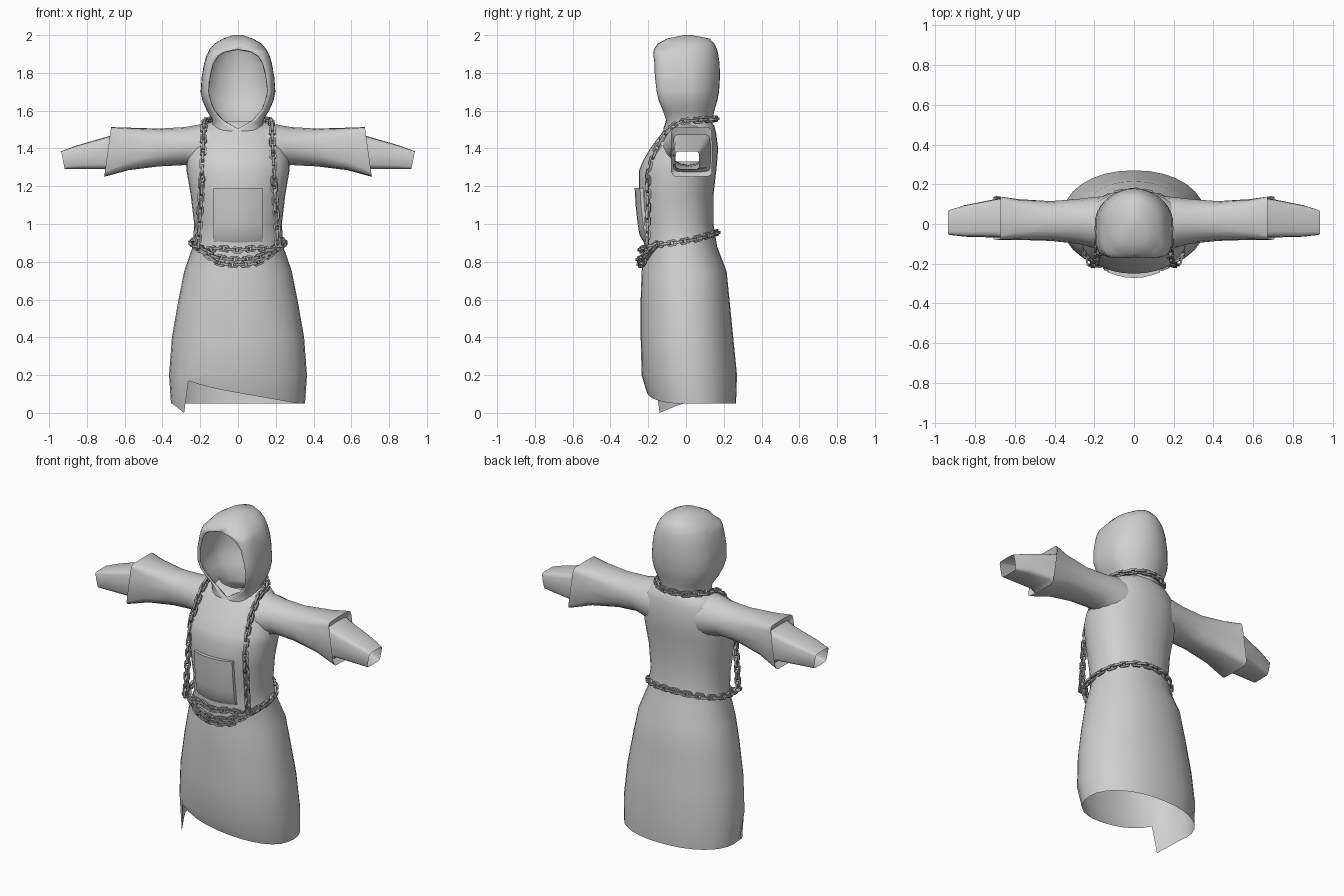
import bpy, bmesh, math
from mathutils import Vector, Matrix

if "Cube" in bpy.data.objects:
    bpy.data.objects.remove(bpy.data.objects["Cube"])


def material(name, v):
    m = bpy.data.materials.new(name)
    m.use_nodes = True
    m.diffuse_color = (v, v, v, 1)
    m.node_tree.nodes["Principled BSDF"].inputs["Base Color"].default_value = (v, v, v, 1)
    return m


cloth = material("grey cloth", 0.63)
metal = material("grey metal", 0.4)


def finish(name, bm, mat, angle=45):
    bmesh.ops.remove_doubles(bm, verts=bm.verts, dist=0.0005)
    bmesh.ops.recalc_face_normals(bm, faces=bm.faces)
    me = bpy.data.meshes.new(name)
    bm.to_mesh(me)
    bm.free()
    me.materials.append(mat)
    ob = bpy.data.objects.new(name, me)
    bpy.context.collection.objects.link(ob)
    bpy.ops.object.select_all(action="DESELECT")
    ob.select_set(True)
    bpy.context.view_layer.objects.active = ob
    bpy.ops.object.shade_smooth_by_angle(angle=math.radians(angle))
    return ob


def rounded(t, p):
    """Superellipse point: t = 0 points down (0, -1), going to +first axis."""
    s, c = math.sin(t), -math.cos(t)
    e = 2 / p
    return math.copysign(abs(s) ** e, s), math.copysign(abs(c) ** e, c)


def loft(rings, closed=True):
    bm = bmesh.new()
    rows = [[bm.verts.new(p) for p in r] for r in rings]
    for a, b in zip(rows, rows[1:]):
        n = len(a)
        for i in range(n if closed else n - 1):
            j = (i + 1) % n
            bm.faces.new((a[i], a[j], b[j], b[i]))
    return bm


# Robe body: rings of height, half width, front y, back y
N = 32


def body_ring(z, rx, yf, yb):
    pts = []
    for k in range(N):
        u, v = rounded(2 * math.pi * k / N, 2.15)
        pts.append(Vector((u * rx, (yf + yb) / 2 + v * (yb - yf) / 2, z)))
    return pts


hem = body_ring(0.05, 0.355, -0.19, 0.265)
knee = body_ring(0.2, 0.365, -0.235, 0.27)
# Uneven hem: raised front slit sloping down, torn point beside it
for k in range(N):
    j = (k + 4) % N
    z = 0.05
    if j <= 10:
        z += 0.12 * (1 - j / 10) ** 1.5
    hem[k] = hem[k].lerp(knee[k], (z - 0.05) / 0.15)
hem[27] = Vector((-0.285, -0.14, 0))
hem[26].z = 0.035

profile = [(0.4, .35, -.24, .25), (0.6, .315, -.24, .23), (0.75, .285, -.235, .215),
           (0.88, .24, -.22, .165), (1.0, .232, -.235, .145), (1.15, .25, -.25, .145),
           (1.28, .272, -.25, .16), (1.33, .272, -.23, .165), (1.4, .26, -.19, .17),
           (1.48, .235, -.13, .16), (1.52, .19, -.1, .15), (1.545, .13, -.06, .13)]
bm = loft([hem, knee] + [body_ring(*r) for r in profile])
# Arm openings
gone = []
for f in bm.faces:
    c = f.calc_center_median()
    if abs(c.x) > 0.19 and 1.33 < c.z < 1.47 and -0.07 < c.y < 0.08:
        gone.append(f)
bmesh.ops.delete(bm, geom=gone, context="FACES")
finish("robe_body", bm, cloth, 60)

# Sleeves: x, bottom z, top z, front y, back y, squareness, end slant
sleeve = [(.14, 1.26, 1.536, -.135, .14, 2, 0), (.21, 1.29, 1.526, -.118, .135, 2, 0),
          (.28, 1.312, 1.513, -.1, .126, 2, 0), (.42, 1.305, 1.505, -.085, .115, 2.4, 0),
          (.58, 1.285, 1.51, -.08, .125, 4, 0), (.69, 1.25, 1.513, -.08, .14, 9, -.14),
          (.665, 1.275, 1.475, -.068, .13, 7, -.1), (.7, 1.29, 1.46, -.068, .125, 5, 0),
          (.85, 1.29, 1.415, -.064, .095, 5, .1), (.927, 1.29, 1.385, -.055, .07, 7, .2)]


def sleeve_ring(side, x, z0, z1, y0, y1, p, slant):
    pts = []
    for k in range(16):
        u, v = rounded(2 * math.pi * k / 16, p)
        dz = v * (z1 - z0) / 2
        pts.append((side * (x + slant * dz), (y0 + y1) / 2 + u * (y1 - y0) / 2, (z0 + z1) / 2 + dz))
    return pts


for side, label in ((1, "left"), (-1, "right")):
    finish(label + "_sleeve", loft([sleeve_ring(side, *r) for r in sleeve]), cloth)

# Hood: height, half width, front y, back y, half width of the face opening
hood = [(1.46, .15, -.12, .14, 0), (1.505, .14, -.12, .14, 0), (1.55, .135, -.108, .14, .08),
        (1.6, .165, -.135, .15, .13), (1.65, .187, -.16, .165, .15), (1.7, .198, -.174, .175, .162),
        (1.78, .192, -.182, .18, .153), (1.85, .18, -.179, .178, .135), (1.89, .168, -.178, .172, .108),
        (1.915, .156, -.173, .167, .07), (1.928, .148, -.168, .163, 0), (1.955, .125, -.15, .15, 0),
        (1.982, .078, -.1, .125, 0), (2.0, .025, -.01, .03, 0)]


def hood_ring(z, rx, yf, yb, w):
    flat = 4.5 if w else 2.8
    start = math.asin((w / rx) ** (flat / 2))
    pts = []
    for k in range(29):
        t = start + (2 * math.pi - 2 * start) * k / 28
        u, v = rounded(t, flat if math.cos(t) > 0 else 2)
        pts.append((u * rx, (yf + yb) / 2 + v * (yb - yf) / 2, z))
    return pts


bm = loft([hood_ring(*r) for r in hood], closed=False)
bmesh.ops.remove_doubles(bm, verts=bm.verts, dist=0.0005)
crown = [e for e in bm.edges if e.is_boundary and min(v.co.z for v in e.verts) > 1.99]
bmesh.ops.holes_fill(bm, edges=crown, sides=40)
ob = finish("hood", bm, cloth, 60)
lining = ob.modifiers.new("lining", "SOLIDIFY")
lining.thickness = 0.012
lining.offset = -1

# Front pocket: a curved patch standing off the belly, sides folded back
rows = []
for z, y in ((.9, -.222), (.94, -.246), (1.0, -.256), (1.1, -.267), (1.19, -.272), (1.19, -.235)):
    front = [(x, y + 1.7 * x * x, z) for x in (-.13, -.09, -.045, 0, .045, .09, .13)]
    rows.append([(-.13, -.16, z)] + front + [(.13, -.16, z)])
finish("front_pocket", loft(rows, closed=False), cloth, 65)


# Chains: stretched ring links along a smooth path, every other link turned
def smooth_path(pts):
    out = []
    ext = [2 * pts[0] - pts[1]] + pts + [2 * pts[-1] - pts[-2]]
    for a, b, c, d in zip(ext, ext[1:], ext[2:], ext[3:]):
        for i in range(12):
            t = i / 12
            out.append(0.5 * (2 * b + (c - a) * t + (2 * a - 5 * b + 4 * c - d) * t * t
                              + (3 * b - a - 3 * c + d) * t ** 3))
    return out + [pts[-1]]


def add_link(bm, pos, direction, roll):
    rot = direction.to_track_quat("X", "Z").to_matrix().to_4x4()
    mat = Matrix.Translation(pos) @ rot @ Matrix.Rotation(roll, 4, "X")
    grid = []
    for i in range(8):
        a = 2 * math.pi * (i + 0.5) / 8
        ring = []
        for j in range(4):
            b = 2 * math.pi * (j + 0.5) / 4
            r = 0.0135 + 0.0075 * math.cos(b)
            shift = math.copysign(0.012, math.cos(a))
            ring.append(bm.verts.new(mat @ Vector((math.cos(a) * r + shift, math.sin(a) * r,
                                                   .0095 * math.sin(b)))))
        grid.append(ring)
    for i in range(8):
        g, h = grid[i], grid[(i + 1) % 8]
        for j in range(4):
            k = (j + 1) % 4
            bm.faces.new((g[j], h[j], h[k], g[k]))


def chain(name, half, pitch=0.036):
    """Path given for +x, from the centre outwards, then mirrored."""
    half = [Vector(p) for p in half]
    mirror = [Vector((-p.x, p.y, p.z)) for p in reversed(half) if p.x > 0]
    path = smooth_path(mirror + half)
    bm = bmesh.new()
    need, count = 0.0, 0
    for a, b in zip(path, path[1:]):
        length = (b - a).length
        while need < length:
            add_link(bm, a.lerp(b, need / length), (b - a).normalized(), math.radians(90 * (count % 2)))
            need += pitch
            count += 1
        need -= length
    finish(name, bm, metal)


chain("neck_and_strap_chain", [(0, .16, 1.558), (.09, .135, 1.555), (.16, .05, 1.548), (.178, -.05, 1.53),
                               (.183, -.14, 1.43), (.188, -.195, 1.27), (.2, -.203, 1.1), (.212, -.205, .89)])
chain("belt_back_chain", [(0, .165, .955), (.13, .135, .945), (.22, .05, .92), (.245, -.07, .9), (.225, -.185, .885)])
for name, z, y in (("belt_front_chain", .862, -.24), ("upper_drape_chain", .812, -.25),
                   ("lower_drape_chain", .785, -.245)):
    chain(name, [(0, y, z), (.1, y + .02, z + .01), (.17, y + .045, .3 * z + .7 * .865), (.235, -.16, .89)])
